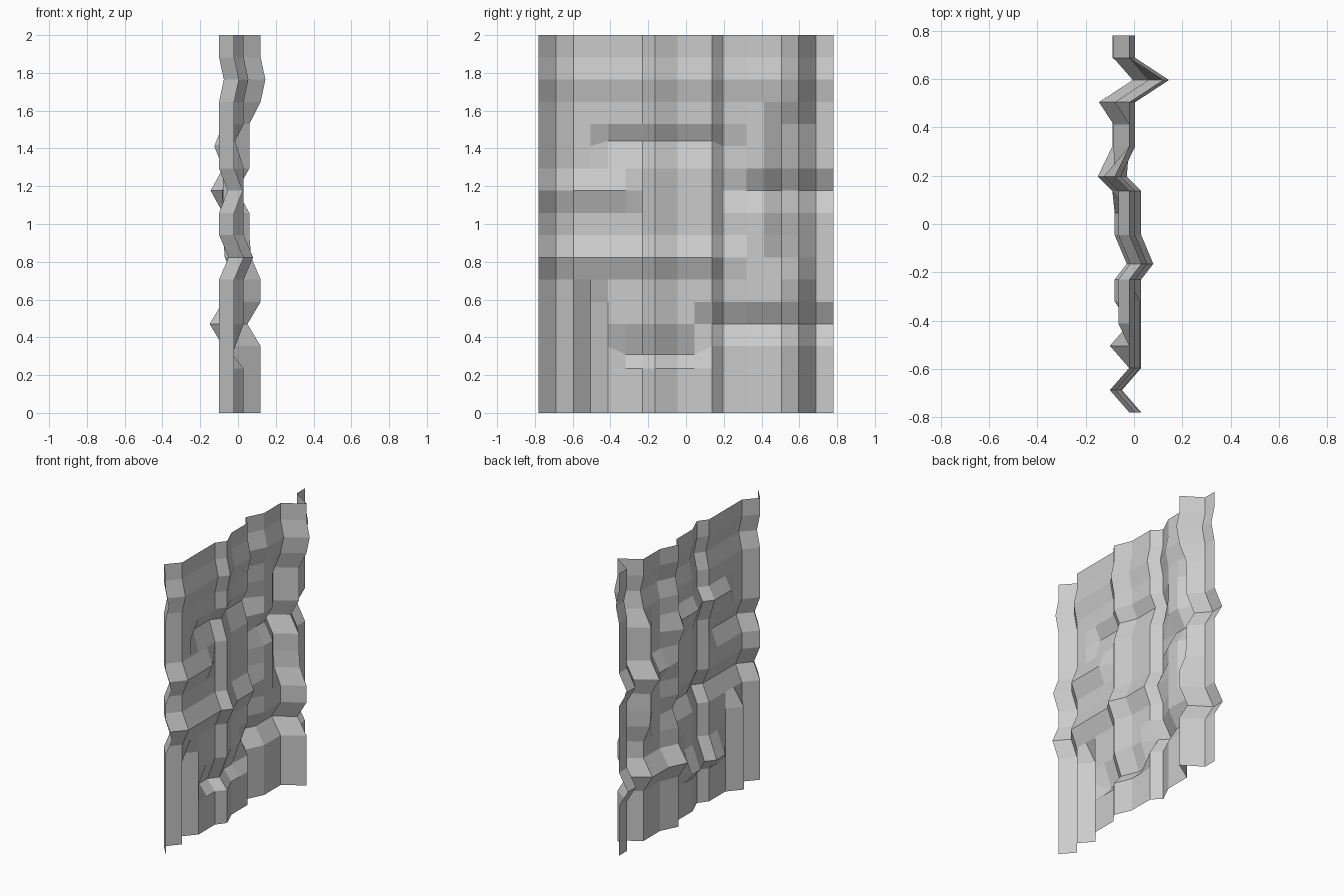
import bpy, bmesh

if "Cube" in bpy.data.objects:
    bpy.data.objects.remove(bpy.data.objects["Cube"])

N = 17                                  # cells each way
DY, DZ = 1.56 / N, 2.0 / N

# plan profile: fold depth for each column (other columns lie flat at BASE)
BASE = -0.02
FOLDS = {1: -0.10, 7: 0.03, 11: -0.08, 15: 0.12}
COL_SHIFT = {7: -0.165, 11: 0.197}      # columns pulled sideways

# dents: (first col, last col, first row, last row, depth)
DENTS = [
    (0, 17, 15, 15, 0.025),             # full-width ridge near the top
    (4, 11, 12, 12, -0.045),            # upper middle valley
    (0, 5, 10, 10, 0.045),              # left ridge
    (12, 17, 10, 10, -0.065),           # right valley
    (0, 11, 7, 7, 0.05),                # middle ridge
    (10, 17, 4, 4, -0.07),              # lower right valley
    (5, 9, 3, 3, -0.06),                # lower middle valley
    (3, 3, 0, 5, -0.08),                # lower left vertical fold
    (14, 15, 8, 13, -0.06),             # right vertical dent
    (14, 15, 7, 7, -0.05),
]
# rows pulled up or down locally: (first col, last col, row, new z)
ROW_SHIFT = [(4, 10, 12, 1.44), (5, 9, 3, 0.31)]


def point(i, j):
    x = FOLDS.get(i, BASE)
    y = COL_SHIFT.get(i, -0.78 + i * DY)
    z = j * DZ
    for c0, c1, r0, r1, d in DENTS:
        if c0 <= i <= c1 and r0 <= j <= r1:
            x += d
    for c0, c1, r, new_z in ROW_SHIFT:
        if c0 <= i <= c1 and j == r:
            z = new_z
    return x, y, z


# single folded sheet
bm = bmesh.new()
grid = [[bm.verts.new(point(i, j)) for j in range(N + 1)] for i in range(N + 1)]
for i in range(N):
    for j in range(N):
        bm.faces.new((grid[i][j], grid[i + 1][j], grid[i + 1][j + 1], grid[i][j + 1]))
mesh = bpy.data.meshes.new("folded_panel")
bm.to_mesh(mesh)
bm.free()
panel = bpy.data.objects.new("folded_panel", mesh)
bpy.context.collection.objects.link(panel)
